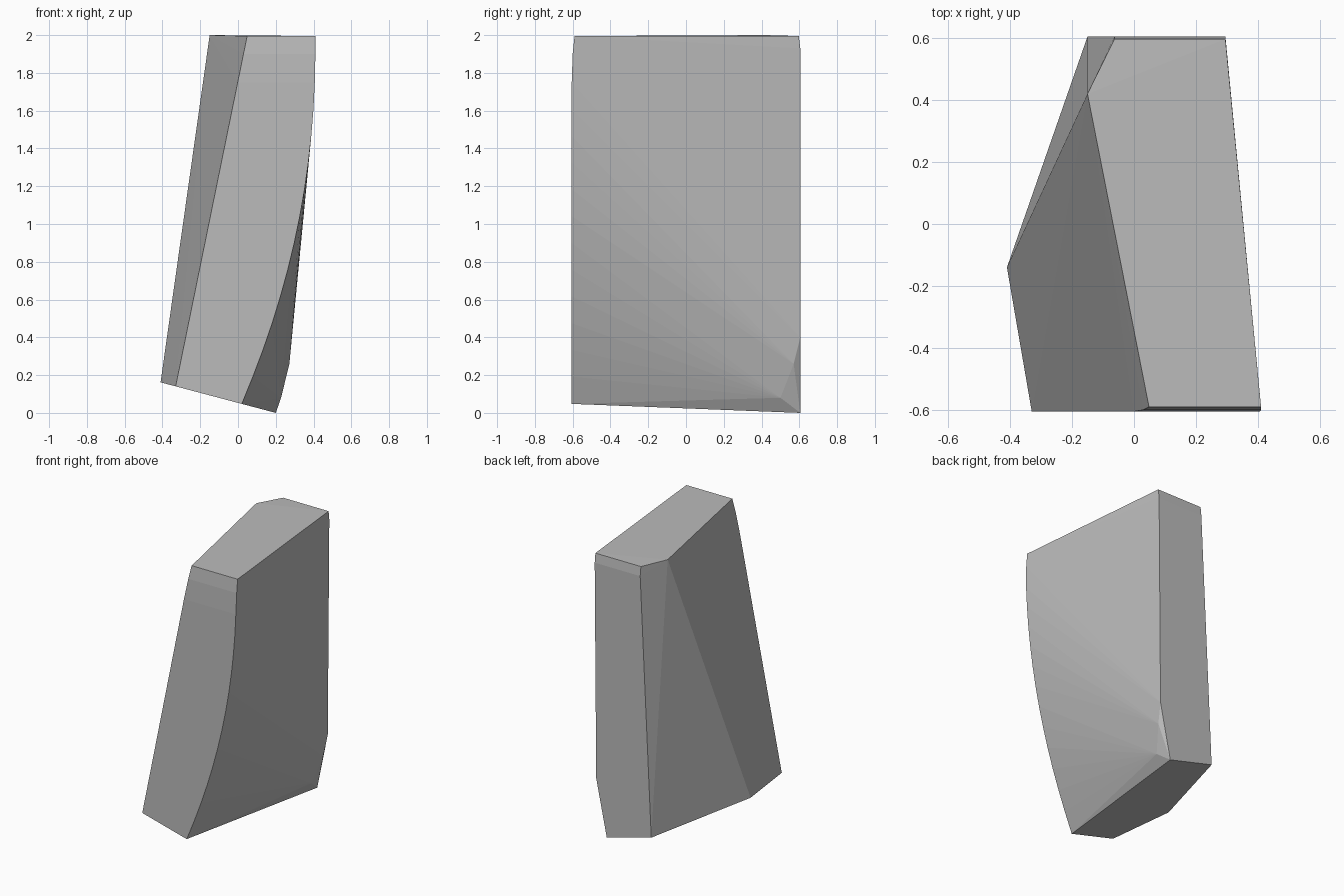
import bpy
import bmesh

default_cube = bpy.data.objects.get("Cube")
if default_cube:
    bpy.data.objects.remove(default_cube, do_unlink=True)


def make_material(name, colour):
    material = bpy.data.materials.new(name)
    material.use_nodes = True
    material.diffuse_color = colour
    material.node_tree.nodes["Principled BSDF"].inputs["Base Color"].default_value = colour
    return material


def underside(x):
    """Height of the sloping bottom plane."""
    return 0.053 - 0.265 * x


def front_curve(z):
    """Bowed right-hand edge of the front face."""
    return 0.41 - 0.39 * (max(1.95 - z, 0) / 1.9) ** 2.1


def convex_block(name, corners, material):
    mesh = bpy.data.meshes.new(name)
    block = bpy.data.objects.new(name, mesh)
    bpy.context.collection.objects.link(block)
    bm = bmesh.new()
    for corner in corners:
        bm.verts.new(corner)
    hull = bmesh.ops.convex_hull(bm, input=bm.verts[:])
    loose = [v for v in bm.verts if not v.link_faces]
    bmesh.ops.delete(bm, geom=loose, context="VERTS")
    bmesh.ops.recalc_face_normals(bm, faces=bm.faces[:])
    bm.to_mesh(mesh)
    bm.free()
    mesh.materials.append(material)
    return block


FRONT, BACK = -0.605, 0.605
corners = []

# Bottom outline, lying on the sloping plane
for x, y in [(0.02, FRONT), (-0.33, FRONT), (-0.41, -0.14), (-0.15, BACK), (0.2, BACK)]:
    corners.append((x, y, underside(x)))

# Bowed front right edge
steps = 12
for i in range(1, steps):
    z = 0.05 + 1.7 * i / steps
    corners.append((front_curve(z), FRONT, z))

# Front face leaning back slightly near the top
for y, z in [(FRONT, 1.75), (-0.6, 1.9), (-0.59, 1.995)]:
    corners.append((front_curve(z), y, z))
    corners.append((-0.33 + 0.204 * (z - 0.14), y, z))

# Top corner on the left, and the back edge with its narrow bevel
corners.append((-0.15, 0.42, 2))
for y, z in [(0.597, 1.995), (BACK, 1.93)]:
    corners += [(-0.063, y, z), (0.295, y, z)]

# Chipped lower back right corner
corners += [(0.283, BACK, 0.4), (0.272, 0.57, 0.26), (0.228, 0.5, 0.08)]

grey = make_material("stone grey", (0.5, 0.5, 0.5, 1))
convex_block("stone_block", corners, grey)
